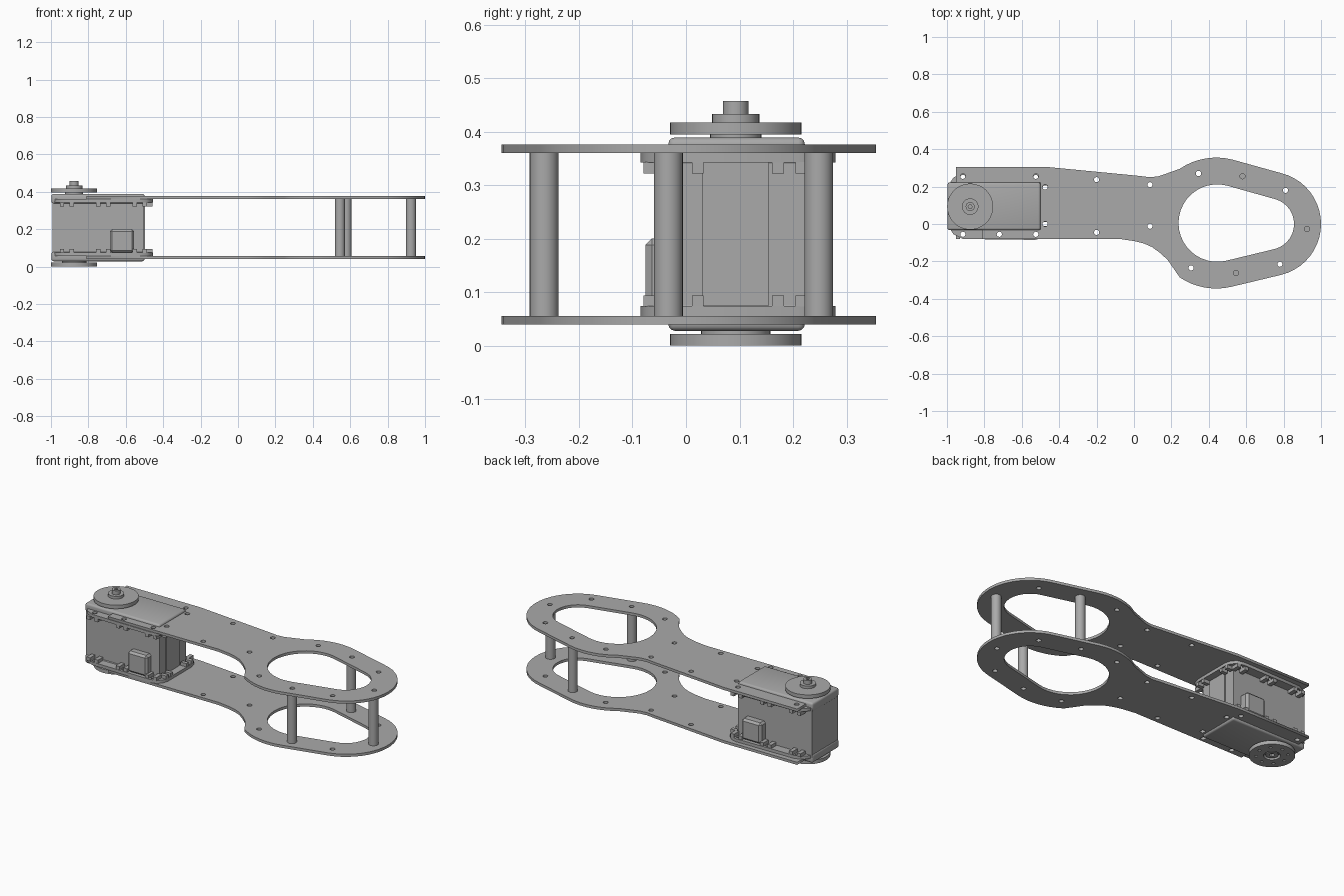
import bpy, bmesh, math
from math import cos, sin, radians

cube = bpy.data.objects.get("Cube")
if cube:
    bpy.data.objects.remove(cube, do_unlink=True)

grey = bpy.data.materials.new("plain_grey")
grey.use_nodes = True
colour = (0.4, 0.4, 0.4, 1)
grey.diffuse_color = colour
grey.node_tree.nodes["Principled BSDF"].inputs["Base Color"].default_value = colour

MID_Y = 0.097          # servo centre line
MID_Z = 0.208          # mirror height between the two plates


def arc(cx, cy, r, start, end, n):
    return [(cx + r * cos(radians(start + (end - start) * i / n)),
             cy + r * sin(radians(start + (end - start) * i / n))) for i in range(n + 1)]


def ring(cx, cy, r, n=16):
    return arc(cx, cy, r, 0, 360, n)[:-1]


def finish(name, mesh, smooth=False):
    obj = bpy.data.objects.new(name, mesh)
    bpy.context.collection.objects.link(obj)
    mesh.materials.clear()
    mesh.materials.append(grey)
    if smooth:
        bpy.ops.object.select_all(action='DESELECT')
        obj.select_set(True)
        bpy.context.view_layer.objects.active = obj
        bpy.ops.object.shade_smooth_by_angle(angle=radians(30))
    return obj


def sheet(name, loops, z0, z1, smooth=False):
    """Flat part from an outline plus hole loops, from z0 up to z1."""
    curve = bpy.data.curves.new(name, 'CURVE')
    curve.dimensions, curve.fill_mode = '2D', 'BOTH'
    curve.extrude = (z1 - z0) / 2
    for loop in loops:
        spline = curve.splines.new('POLY')
        spline.points.add(len(loop) - 1)
        for point, (x, y) in zip(spline.points, loop):
            point.co = (x, y, 0, 1)
        spline.use_cyclic_u = True
    helper = bpy.data.objects.new(name + "_curve", curve)
    bpy.context.collection.objects.link(helper)
    graph = bpy.context.evaluated_depsgraph_get()
    mesh = bpy.data.meshes.new_from_object(helper.evaluated_get(graph))
    bpy.data.objects.remove(helper, do_unlink=True)
    for v in mesh.vertices:
        v.co.z += (z0 + z1) / 2
    bm = bmesh.new()
    bm.from_mesh(mesh)
    bmesh.ops.remove_doubles(bm, verts=bm.verts, dist=0.0001)
    bmesh.ops.recalc_face_normals(bm, faces=bm.faces)
    bm.to_mesh(mesh)
    bm.free()
    return finish(name, mesh, smooth)


def box(name, lo, hi, bevel=0, segments=3):
    bm = bmesh.new()
    bmesh.ops.create_cube(bm, size=1)
    for v in bm.verts:
        v.co = [a + (b - a) * (c + 0.5) for a, b, c in zip(lo, hi, v.co)]
    if bevel:
        bmesh.ops.bevel(bm, geom=bm.edges[:], offset=bevel, segments=segments,
                        affect='EDGES', profile=0.5)
    mesh = bpy.data.meshes.new(name)
    bm.to_mesh(mesh)
    bm.free()
    return finish(name, mesh, bevel > 0)


def cylinder(name, x, y, r, z0, z1, n=32):
    return sheet(name, [ring(x, y, r, n)], z0, z1, True)


def flip(z0, z1, top):
    """Heights given for the upper side, mirrored for the lower side."""
    return (z0, z1) if top else (2 * MID_Z - z1, 2 * MID_Z - z0)


# Side plate outline: handle loop, waist and servo notch
outline = arc(0.44, 0.005, 0.35, 236, 284, 8) + arc(0.72, 0, 0.28, -76, 76, 20)
outline += arc(0.44, 0.005, 0.35, 76, 124, 8)
outline += [(0.18, 0.272), (0.13, 0.255), (0.085, 0.25), (0.03, 0.257), (-0.465, 0.305),
            (-0.953, 0.305), (-0.953, 0.222), (-0.5, 0.222), (-0.5, -0.03),
            (-0.81, -0.03), (-0.81, -0.08), (-0.18, -0.08), (-0.075, -0.08),
            (0.005, -0.092), (0.055, -0.105), (0.096, -0.123), (0.14, -0.155), (0.18, -0.192)]
opening = arc(0.445, 0.005, 0.207, 76, 284, 22) + arc(0.718, 0, 0.138, -76, 76, 14)

servo_holes = [(-0.915, 0.255), (-0.525, 0.255), (-0.475, 0.197), (-0.475, 0),
               (-0.525, -0.055), (-0.72, -0.055)]
plate_holes = servo_holes + [
    (-0.2, 0.237), (-0.2, -0.045), (0.085, 0.21), (0.085, -0.012), (0.345, 0.27),
    (0.58, 0.255), (0.81, 0.18), (0.925, -0.027), (0.78, -0.215), (0.545, -0.262),
    (0.305, -0.235)]
plate_loops = [outline, opening] + [ring(x, y, 0.014, 12) for x, y in plate_holes]

# Servo mounting flange outline, mirrored across the servo centre line
half = [(-0.985, -0.025), (-0.965, -0.055), (-0.915, -0.08), (-0.53, -0.085),
        (-0.49, -0.075), (-0.465, -0.05), (-0.455, -0.015)]
flange = half + [(x, 2 * MID_Y - y) for x, y in reversed(half)]
flange_holes = [(x, y if s else 2 * MID_Y - y) for s in (0, 1)
                for x, y in [(-0.915, -0.055), (-0.72, -0.055), (-0.525, -0.055), (-0.475, 0)]]

for top in (True, False):
    side = "upper" if top else "lower"
    sheet(side + "_plate", plate_loops, *flip(0.36, 0.376, top))
    sheet(side + "_flange", [flange] + [ring(x, y, 0.014, 12) for x, y in flange_holes],
          *flip(0.342, 0.3605, top))
    # Clip cheeks beside every flange hole
    z0, z1 = flip(0.322, 0.343, top)
    for x, y in flange_holes:
        along_y = x > -0.5
        for s in (-1, 1):
            cx, cy = (x, y + s * 0.022) if along_y else (x + s * 0.026, y)
            w, d = (0.019, 0.011) if along_y else (0.012, 0.024)
            box(side + "_clip", (cx - w, cy - d, z0), (cx + w, cy + d, z1))

# Servo body with rounded end caps
box("servo_body", (-0.993, -0.028, 0.06), (-0.502, 0.221, 0.356))
box("servo_upper_cap", (-0.997, -0.033, 0.335), (-0.5, 0.222, 0.389), 0.012)
box("servo_lower_cap", (-0.997, -0.033, 0.028), (-0.5, 0.222, 0.081), 0.012)
box("servo_end_panel", (-0.51, 0.03, 0.075), (-0.497, 0.155, 0.342))

# Cable sockets on both sides
for y0, y1 in ((-0.076, -0.02), (0.21, 0.27)):
    box("cable_socket", (-0.685, y0, 0.075), (-0.555, y1, 0.2), 0.012, 1)

# Output horn on top
HX, HY = -0.876, 0.093
cylinder("upper_horn_neck", HX, HY, 0.048, 0.385, 0.396)
cylinder("upper_horn", HX, HY, 0.123, 0.395, 0.417, 48)
cylinder("horn_hub", HX, HY, 0.044, 0.416, 0.433)
sheet("horn_screw", [ring(HX, HY, 0.024, 24), ring(HX, HY, 0.011, 6)], 0.432, 0.457, True)

# Idler horn below, with a ring of screw holes
bolt_holes = [ring(HX + x - HX, y, 0.009, 10) for x, y in ring(HX, HY, 0.085, 8)]
sheet("lower_horn", [ring(HX, HY, 0.123, 48), ring(HX, HY, 0.045, 24)] + bolt_holes,
      0, 0.022, True)
cylinder("lower_horn_neck", HX, HY, 0.065, 0.018, 0.032)
sheet("lower_horn_bush", [ring(HX, HY, 0.034, 24), ring(HX, HY, 0.014, 12)], 0.004, 0.02, True)

# Spacer posts between the plates
for x, y in ((0.58, 0.248), (0.925, -0.033), (0.545, -0.265)):
    cylinder("spacer_post", x, y, 0.027, 0.056, 0.36)
